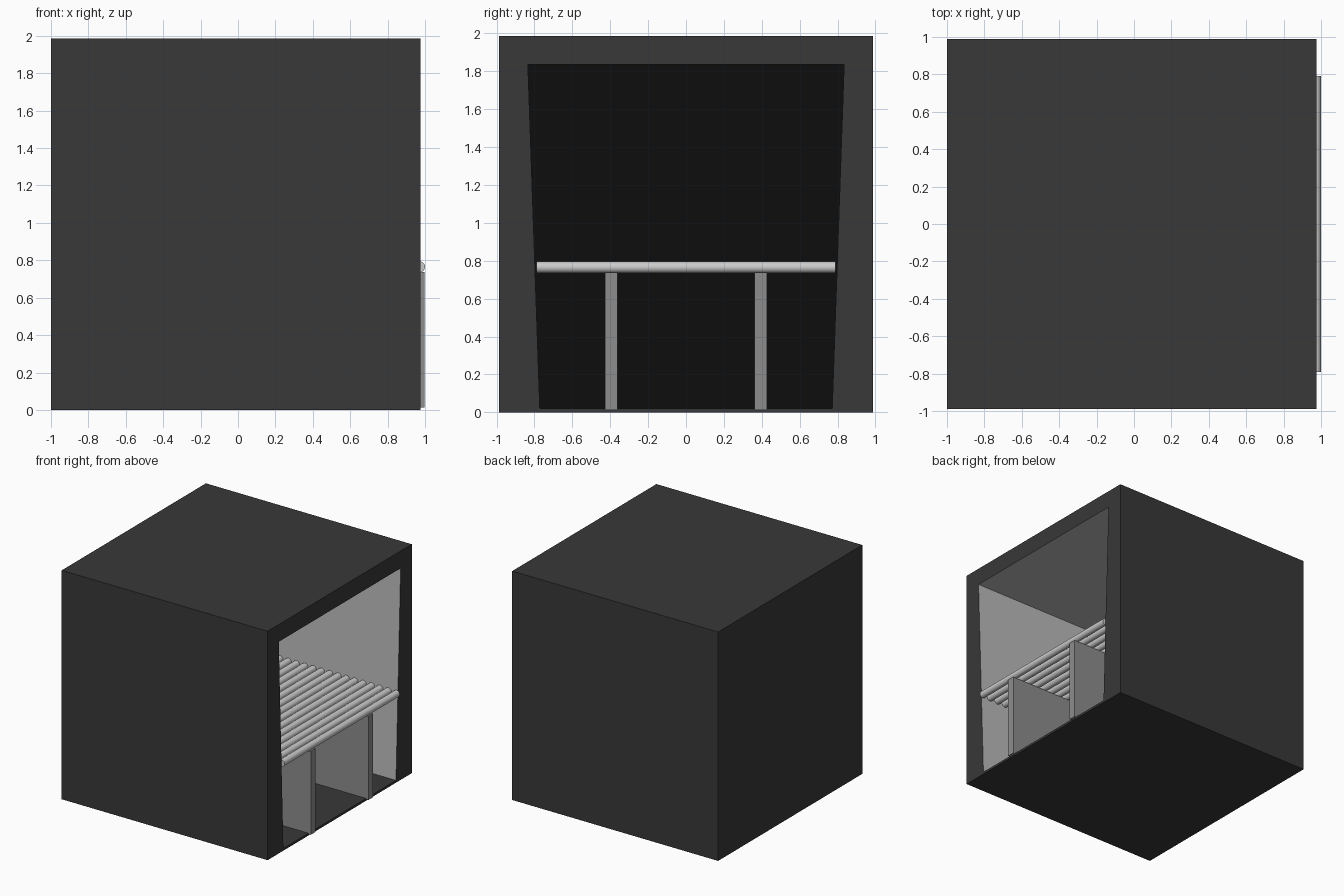
import bpy, bmesh, math
from mathutils import Matrix

if "Cube" in bpy.data.objects:
    bpy.data.objects.remove(bpy.data.objects["Cube"])


def material(name, value):
    m = bpy.data.materials.new(name)
    m.diffuse_color = (value, value, value, 1)
    m.use_nodes = True
    m.node_tree.nodes["Principled BSDF"].inputs["Base Color"].default_value = m.diffuse_color
    return m


DARK = material("dark_casing", 0.04)
LINER = material("pale_liner", 0.5)
BLACK = material("black_back", 0.004)
STEEL = material("steel", 0.55)
PLATE = material("grey_plate", 0.27)


def make_object(name, bm, mats):
    bmesh.ops.recalc_face_normals(bm, faces=bm.faces)
    me = bpy.data.meshes.new(name)
    bm.to_mesh(me)
    bm.free()
    for m in mats:
        me.materials.append(m)
    ob = bpy.data.objects.new(name, me)
    bpy.context.collection.objects.link(ob)
    return ob


FRONT, BACK, CAVITY_BACK = 0.976, -1.0, -0.83

# Casing: box with a tapered cavity open at +x
bm = bmesh.new()
outer = [(-0.988, 0), (0.988, 0), (0.988, 1.986), (-0.988, 1.986)]
inner = [(-0.772, 0.02), (0.772, 0.02), (0.835, 1.836), (-0.835, 1.836)]


def ring(profile, x):
    return [bm.verts.new((x, y, z)) for y, z in profile]


loops = [ring(outer, BACK), ring(outer, FRONT), ring(inner, FRONT), ring(inner, CAVITY_BACK)]
bm.faces.new(loops[0])
for step in range(3):
    a, b = loops[step], loops[step + 1]
    for i in range(4):
        j = (i + 1) % 4
        f = bm.faces.new((a[i], a[j], b[j], b[i]))
        # cavity walls and ceiling are pale, its floor stays dark
        f.material_index = 1 if step == 2 and i > 0 else 0
bm.faces.new(loops[3]).material_index = 2
make_object("casing", bm, [DARK, LINER, BLACK])

# Support plates under the grate
for side, label in ((-1, "front"), (1, "rear")):
    bm = bmesh.new()
    bmesh.ops.create_cube(bm, size=1)
    x0, x1, z0, z1 = CAVITY_BACK, 0.998, 0.012, 0.737
    bmesh.ops.scale(bm, vec=(x1 - x0, 0.065, z1 - z0), verts=bm.verts)
    bmesh.ops.translate(bm, vec=((x0 + x1) / 2, side * 0.395, (z0 + z1) / 2), verts=bm.verts)
    make_object(label + "_support_plate", bm, [PLATE])

# Grate of round bars running across the cavity
bm = bmesh.new()
RADIUS, PITCH = 0.03, 0.08
x = 1.0 - RADIUS
while x > CAVITY_BACK + RADIUS:
    place = Matrix.Translation((x, 0, 0.765)) @ Matrix.Rotation(math.pi / 2, 4, 'X')
    bmesh.ops.create_cone(bm, cap_ends=True, segments=24, radius1=RADIUS,
                          radius2=RADIUS, depth=1.58, matrix=place)
    x -= PITCH
grate = make_object("grate_bars", bm, [STEEL])
bpy.context.view_layer.objects.active = grate
grate.select_set(True)
bpy.ops.object.shade_smooth_by_angle()
